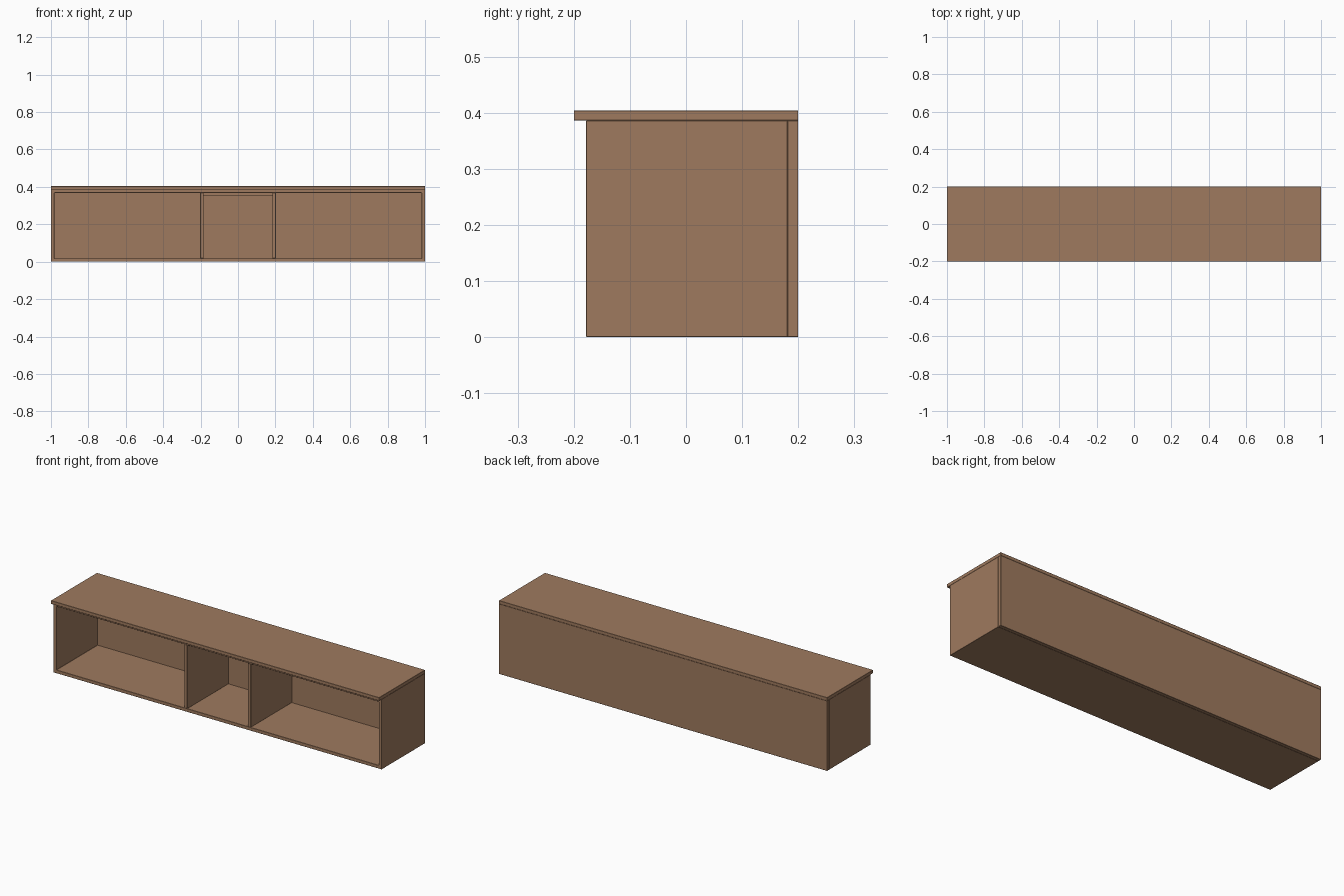
import bpy, bmesh

if "Cube" in bpy.data.objects:
    bpy.data.objects.remove(bpy.data.objects["Cube"])

T = 0.018            # board thickness
TOP = 0.386          # carcass height
FRONT, BACK = -0.178, 0.181

wood = bpy.data.materials.new("brown_wood")
wood.diffuse_color = (0.345, 0.195, 0.113, 1)
wood.use_nodes = True
wood.node_tree.nodes["Principled BSDF"].inputs["Base Color"].default_value = wood.diffuse_color


def finish(name, bm):
    bmesh.ops.recalc_face_normals(bm, faces=bm.faces)
    mesh = bpy.data.meshes.new(name)
    bm.to_mesh(mesh)
    bm.free()
    mesh.materials.append(wood)
    ob = bpy.data.objects.new(name, mesh)
    bpy.context.collection.objects.link(ob)
    # slightly eased board edges
    bev = ob.modifiers.new("eased_edges", 'BEVEL')
    bev.width = 0.0008
    bev.segments = 1
    return ob


def board(name, x0, x1, y0, y1, z0, z1):
    bm = bmesh.new()
    bmesh.ops.create_cube(bm, size=1)
    for v in bm.verts:
        v.co.x = x1 if v.co.x > 0 else x0
        v.co.y = y1 if v.co.y > 0 else y0
        v.co.z = z1 if v.co.z > 0 else z0
    return finish(name, bm)


def mitred_frame(name, w, z0, z1, y0, y1, t):
    # rectangular tube with mitred corners, open at front and back
    bm = bmesh.new()
    rings = []
    for y in (y0, y1):
        for i in (0, t):
            pts = ((-w + i, z0 + i), (w - i, z0 + i), (w - i, z1 - i), (-w + i, z1 - i))
            rings.append([bm.verts.new((x, y, z)) for x, z in pts])
    fo, fi, bo, bi = rings
    for k in range(4):
        n = (k + 1) % 4
        for a, b in ((fo, fi), (fi, bi), (bi, bo), (bo, fo)):
            bm.faces.new((a[k], a[n], b[n], b[k]))
    return finish(name, bm)


# outer carcass, back and overhanging top
mitred_frame("carcass", 1.0, 0, TOP, FRONT, BACK, T)
board("back_panel", -1, 1, BACK, 0.2, 0, TOP)
board("top_board", -1, 1, -0.2, 0.2, TOP, TOP + T)

# two dividers
for side, x in (("left", -0.193), ("right", 0.193)):
    board(side + "_divider", x - T / 2, x + T / 2, FRONT, BACK, T, TOP - T)

# set-back board under the top of the middle bay
board("middle_upper_board", -0.184, 0.184, -0.12, BACK, TOP - 2 * T, TOP - T)
